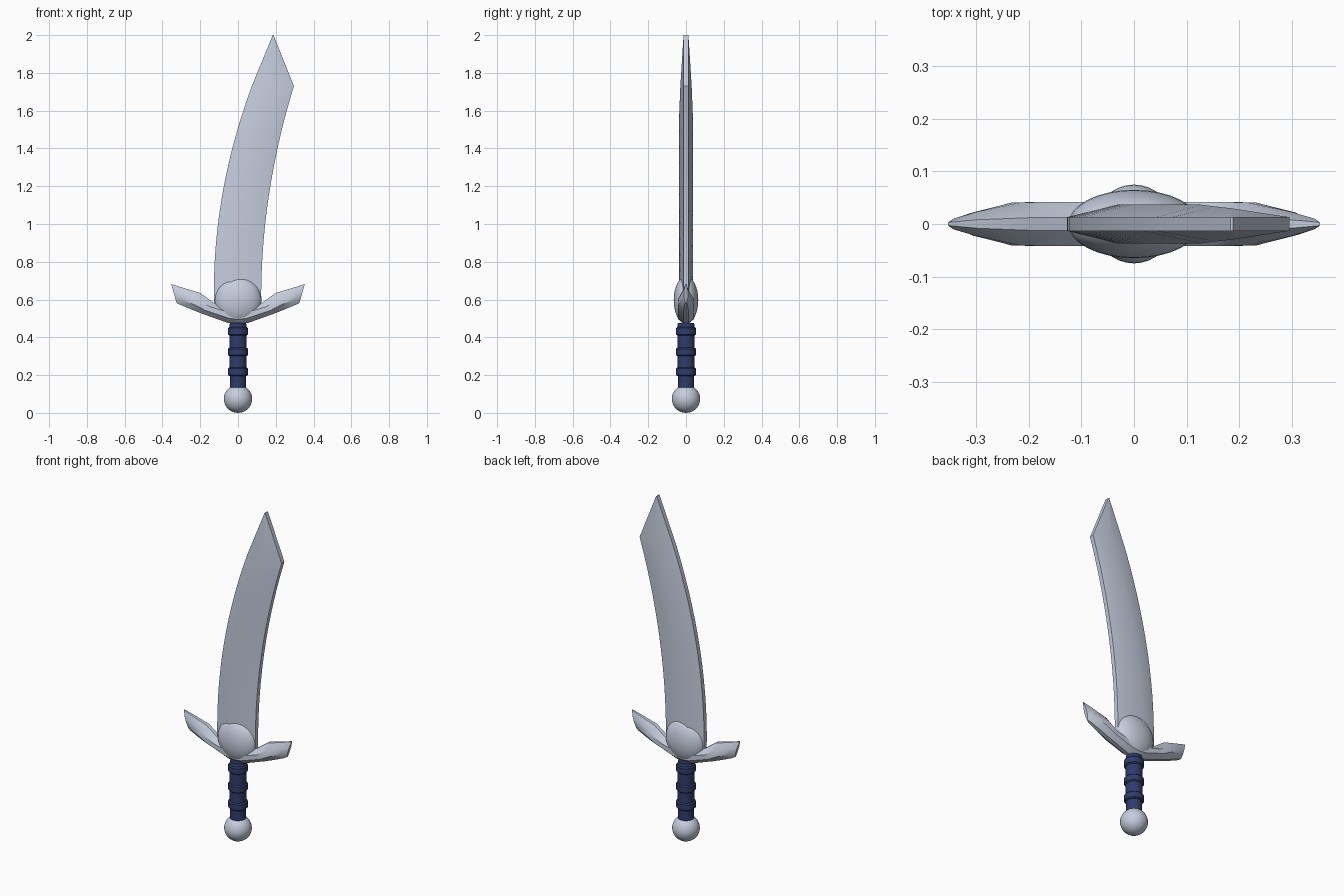
import bpy, bmesh, math
from mathutils import Vector

if "Cube" in bpy.data.objects:
    bpy.data.objects.remove(bpy.data.objects["Cube"])


def material(name, rgb):
    m = bpy.data.materials.new(name)
    m.diffuse_color = (*rgb, 1)
    m.use_nodes = True
    m.node_tree.nodes["Principled BSDF"].inputs["Base Color"].default_value = m.diffuse_color
    return m


STEEL = material("pale steel", (0.56, 0.61, 0.72))
NAVY = material("navy wrap", (0.028, 0.045, 0.15))


def finish(ob, name, mat, angle):
    ob.name = name
    ob.data.materials.append(mat)
    bpy.ops.object.select_all(action='DESELECT')
    ob.select_set(True)
    bpy.context.view_layer.objects.active = ob
    bpy.ops.object.shade_smooth_by_angle(angle=math.radians(angle))
    return ob


def loft(name, rings, mat, angle):
    """Skin a row of equal-sized closed rings and cap both ends."""
    bm = bmesh.new()
    rows = [[bm.verts.new(p) for p in r] for r in rings]
    n = len(rows[0])
    for a, b in zip(rows, rows[1:]):
        for i in range(n):
            j = (i + 1) % n
            bm.faces.new((a[i], a[j], b[j], b[i]))
    bm.faces.new(rows[0][::-1])
    bm.faces.new(rows[-1])
    bmesh.ops.remove_doubles(bm, verts=bm.verts, dist=1e-5)
    bmesh.ops.recalc_face_normals(bm, faces=bm.faces)
    me = bpy.data.meshes.new(name)
    bm.to_mesh(me)
    bm.free()
    ob = bpy.data.objects.new(name, me)
    bpy.context.collection.objects.link(ob)
    return finish(ob, name, mat, angle)


def ellipsoid(name, center, radii, mat):
    bpy.ops.mesh.primitive_uv_sphere_add(segments=32, ring_count=16, location=center)
    ob = bpy.context.object
    ob.scale = radii
    bpy.ops.object.transform_apply(location=False, rotation=False, scale=True)
    return finish(ob, name, mat, 40)


# Blade: curved outline with flat narrow edges and a raised middle ridge
EDGE = 0.013


def edge_x(z, pts):
    """Quadratic curve through three (z, x) points."""
    (z0, x0), (z1, x1), (z2, x2) = pts
    return (x0 * (z - z1) * (z - z2) / ((z0 - z1) * (z0 - z2))
            + x1 * (z - z0) * (z - z2) / ((z1 - z0) * (z1 - z2))
            + x2 * (z - z0) * (z - z1) / ((z2 - z0) * (z2 - z1)))


def blade_ring(xl, xr, z, ridge, thick):
    xm = xl + (xr - xl) * ridge
    return [(xl, -EDGE, z), (xm, -thick, z), (xr, -EDGE, z),
            (xr, EDGE, z), (xm, thick, z), (xl, EDGE, z)]


rings = []
for i in range(15):
    t = i / 14
    z = 0.57 + 1.16 * t
    xl = edge_x(z, ((0.57, -0.127), (1.2, -0.075), (1.73, 0.073)))
    xr = edge_x(z, ((0.57, 0.123), (1.2, 0.171), (1.73, 0.296)))
    thick = 0.037 - 0.007 * max(0, (t - 0.85) / 0.15)
    rings.append(blade_ring(xl, xr, z, 0.36 + 0.14 * t, thick))
rings.append(blade_ring(0.184, 0.188, 2.0, 0.5, EDGE))
loft("blade", rings, STEEL, 30)

# Cross guard: swept wings, mirrored about the middle
# each station: bottom (x, z), top (x, z), half thickness, half edge width
half = [((0.0, 0.475), (0.0, 0.545), 0.042, 0.012),
        ((0.05, 0.475), (0.04, 0.56), 0.042, 0.012),
        ((0.19, 0.525), (0.127, 0.582), 0.042, 0.012),
        ((0.245, 0.547), (0.20, 0.635), 0.041, 0.012),
        ((0.31, 0.574), (0.30, 0.665), 0.022, 0.008),
        ((0.325, 0.582), (0.354, 0.682), 0.010, 0.003)]


def wing_ring(station, side):
    (bx, bz), (tx, tz), thick, edge = station

    def point(f, y):
        return (side * (bx + (tx - bx) * f), y, bz + (tz - bz) * f)
    return [point(0, -edge), point(0.3, -thick), point(0.65, -thick), point(1, -edge),
            point(1, edge), point(0.65, thick), point(0.3, thick), point(0, edge)]


stations = [(s, -1) for s in half[:0:-1]] + [(s, 1) for s in half]
loft("cross_guard", [wing_ring(s, d) for s, d in stations], STEEL, 35)

# Rounded guard boss and pommel
ellipsoid("guard_boss", (0, 0, 0.597), (0.125, 0.065, 0.126), STEEL)
ellipsoid("pommel", (0, 0, 0.074), (0.075, 0.075, 0.074), STEEL)

# Grip with raised wrap bands, turned as one profile
profile = [(0.043, 0.12), (0.043, 0.195)]
for z0, z1 in ((0.195, 0.24), (0.30, 0.345), (0.41, 0.455)):
    profile += [(0.046, z0), (0.053, z0 + 0.006), (0.053, z1 - 0.006), (0.046, z1)]
profile += [(0.043, 0.475)]
SIDES = 24
loft("grip", [[(r * math.cos(k * math.tau / SIDES), r * math.sin(k * math.tau / SIDES), z)
               for k in range(SIDES)] for r, z in profile], NAVY, 30)
